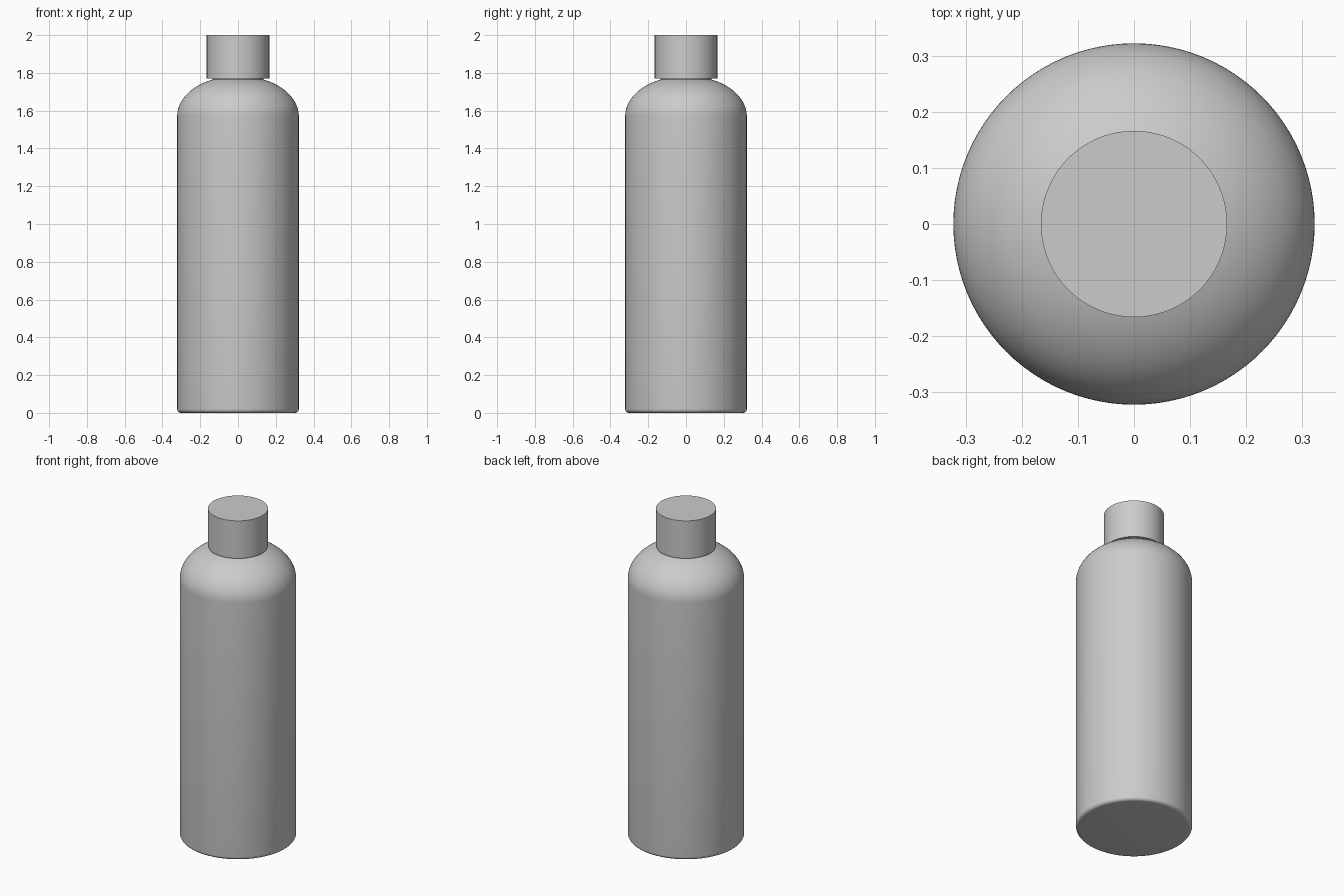
import bpy, bmesh, math

if "Cube" in bpy.data.objects:
    bpy.data.objects.remove(bpy.data.objects["Cube"])

SEGMENTS = 96

grey = bpy.data.materials.new("light grey")
grey.diffuse_color = (0.6, 0.6, 0.6, 1)
grey.use_nodes = True
grey.node_tree.nodes["Principled BSDF"].inputs["Base Color"].default_value = grey.diffuse_color


def lathe(name, profile, angle):
    """Spin an (r, z) profile that starts and ends on the axis around z."""
    bm = bmesh.new()
    verts = [bm.verts.new((r, 0, z)) for r, z in profile]
    edges = [bm.edges.new(p) for p in zip(verts, verts[1:])]
    bmesh.ops.spin(bm, geom=verts + edges, cent=(0, 0, 0), axis=(0, 0, 1),
                   angle=2 * math.pi, steps=SEGMENTS, use_duplicate=False)
    bmesh.ops.remove_doubles(bm, verts=bm.verts, dist=1e-5)
    bmesh.ops.recalc_face_normals(bm, faces=bm.faces)
    mesh = bpy.data.meshes.new(name)
    bm.to_mesh(mesh)
    bm.free()
    mesh.materials.append(grey)
    obj = bpy.data.objects.new(name, mesh)
    bpy.context.collection.objects.link(obj)
    bpy.ops.object.select_all(action='DESELECT')
    obj.select_set(True)
    bpy.context.view_layer.objects.active = obj
    bpy.ops.object.shade_smooth_by_angle(angle=math.radians(angle))
    return obj


R = 0.322
# Bottle body: rounded base edge, straight wall, elliptical shoulder, hidden neck
profile = [(0, 0)]
for i in range(7):
    a = math.radians(-90 + 15 * i)
    profile.append((R - 0.02 + 0.02 * math.cos(a), 0.02 + 0.02 * math.sin(a)))
for i in range(21):
    a = math.radians(68 * i / 20)
    profile.append((R - 0.30 + 0.30 * math.cos(a), 1.57 + 0.21 * math.sin(a)))
profile += [(0.134, 1.80), (0, 1.80)]
lathe("bottle_body", profile, 35)

# Screw cap: plain sharp-edged cylinder
lathe("cap", [(0, 1.77), (0.166, 1.77), (0.166, 2.0), (0, 2.0)], 30)
